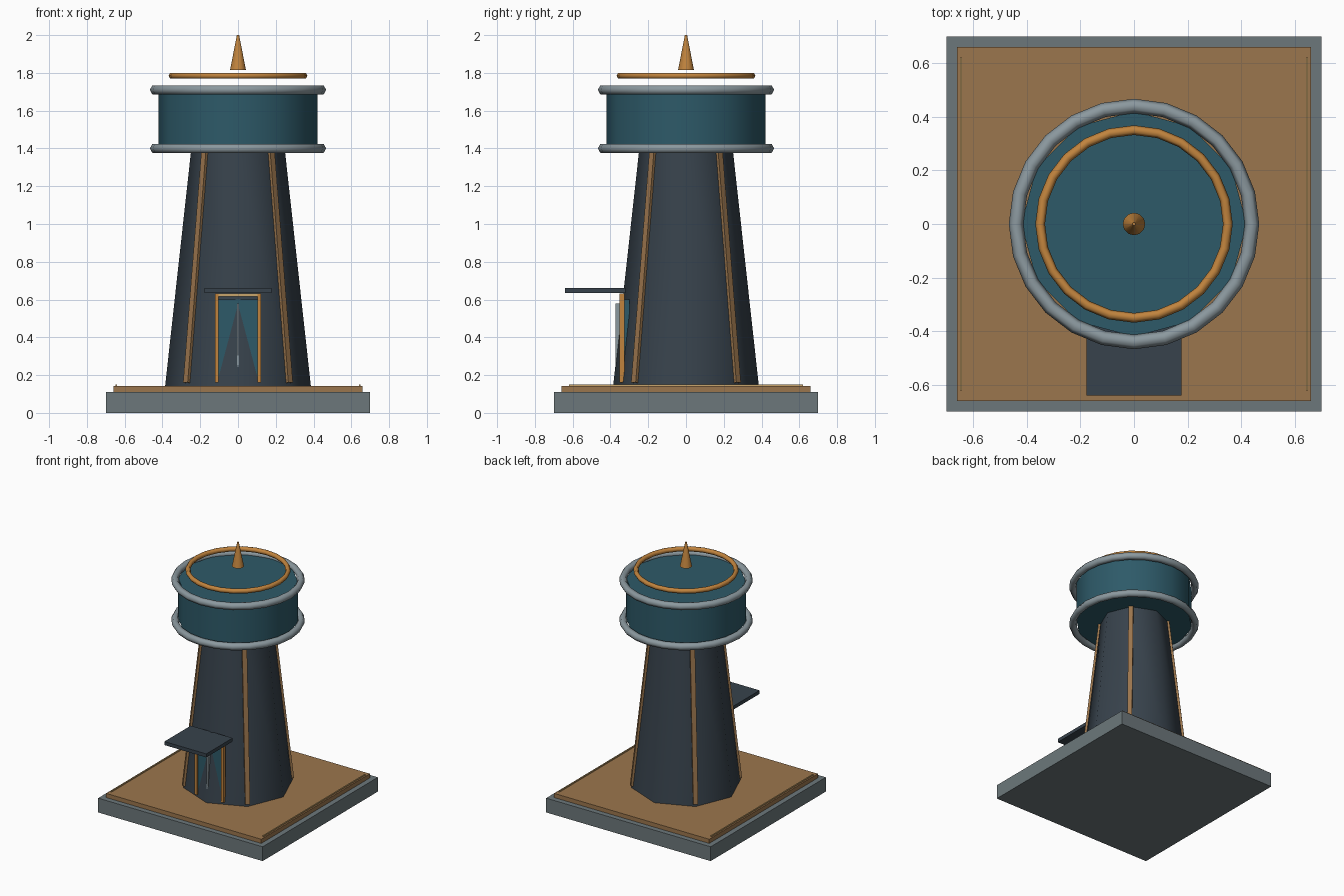
import bpy
from math import radians, cos, sin, pi
from mathutils import Vector

if "Cube" in bpy.data.objects:
    bpy.data.objects.remove(bpy.data.objects["Cube"])


def material(name, hexcode):
    srgb = [int(hexcode[i:i + 2], 16) / 255 for i in (0, 2, 4)]
    m = bpy.data.materials.new(name)
    m.diffuse_color = [*(c ** 2.2 for c in srgb), 1]
    m.use_nodes = True
    m.node_tree.nodes["Principled BSDF"].inputs["Base Color"].default_value = m.diffuse_color
    return m


STONE = material("stone", "6c777a")
STEEL = material("steel", "8a979d")
DARK = material("dark_slate", "3a444d")
TEAL = material("teal", "315a68")
BROWN = material("brown", "9a754e")
COPPER = material("copper", "c08340")
BRASS = material("pale_brass", "c9a46c")


def finish(name, mat, smooth=None):
    o = bpy.context.object
    o.name = name
    o.data.materials.append(mat)
    if smooth:
        bpy.ops.object.shade_smooth_by_angle(angle=radians(smooth))
    return o


def box(name, lo, hi, mat):
    lo, hi = Vector(lo), Vector(hi)
    bpy.ops.mesh.primitive_cube_add(size=1, location=(lo + hi) / 2)
    bpy.context.object.scale = hi - lo
    bpy.ops.object.transform_apply(location=False, rotation=False, scale=True)
    return finish(name, mat)


def cone(name, sides, r1, r2, z1, z2, mat):
    bpy.ops.mesh.primitive_cone_add(vertices=sides, radius1=r1, radius2=r2,
                                    depth=z2 - z1, location=(0, 0, (z1 + z2) / 2))
    return finish(name, mat, 60)


def ring(name, z, major, minor, mat):
    bpy.ops.mesh.primitive_torus_add(major_segments=24, minor_segments=6, major_radius=major,
                                     minor_radius=minor, location=(0, 0, z))
    return finish(name, mat, 70)


# Plinth with deck and edge strips
box("base_slab", (-.7, -.7, 0), (.7, .7, .11), STONE)
box("deck", (-.66, -.66, .11), (.66, .66, .142), BROWN)
for side, x in (("left", -.645), ("right", .645)):
    box(f"deck_strip_{side}", (x - .004, -.62, .14), (x + .004, .62, .15), BRASS)

# Eight-sided tapered shaft
R1, R2, Z1, Z2 = .386, .246, .14, 1.41
cone("tower_shaft", 8, R1, R2, Z1, Z2, DARK)

# Ribs along the four diagonal corners of the shaft
for i in range(4):
    a = pi / 4 + i * pi / 2
    out = Vector((cos(a), sin(a), 0))
    p = out * (R1 - .002) + Vector((0, 0, .16))
    q = out * R2 + Vector((0, 0, 1.40))
    bpy.ops.mesh.primitive_cube_add(size=1, location=(p + q) / 2)
    rib = bpy.context.object
    rib.scale = (.02, .034, (q - p).length)
    rib.rotation_euler = (0, (q - p).angle(Vector((0, 0, 1))) * -1, a)
    finish(f"corner_rib_{i + 1}", BROWN)

# Lantern drum, railings and roof ornaments
cone("lantern_drum", 12, .42, .42, 1.40, 1.71, TEAL)
ring("lower_railing", 1.40, .44, .027, STEEL)
ring("upper_railing", 1.71, .44, .027, STEEL)
ring("roof_ring", 1.785, .35, .018, COPPER)
cone("roof_spire", 12, .042, .006, 1.815, 2.0, COPPER)

# Doorway
box("door", (-.105, -.338, .15), (.105, -.30, .60), TEAL)
box("door_seam", (-.006, -.373, .15), (.006, -.33, .58), STEEL)
for side, x in (("left", -.112), ("right", .112)):
    box(f"door_post_{side}", (x - .01, -.352, .16), (x + .01, -.325, .63), COPPER)
box("door_lintel", (-.122, -.352, .617), (.122, -.325, .632), BRASS)
box("door_canopy", (-.178, -.64, .635), (.178, -.32, .662), DARK)
